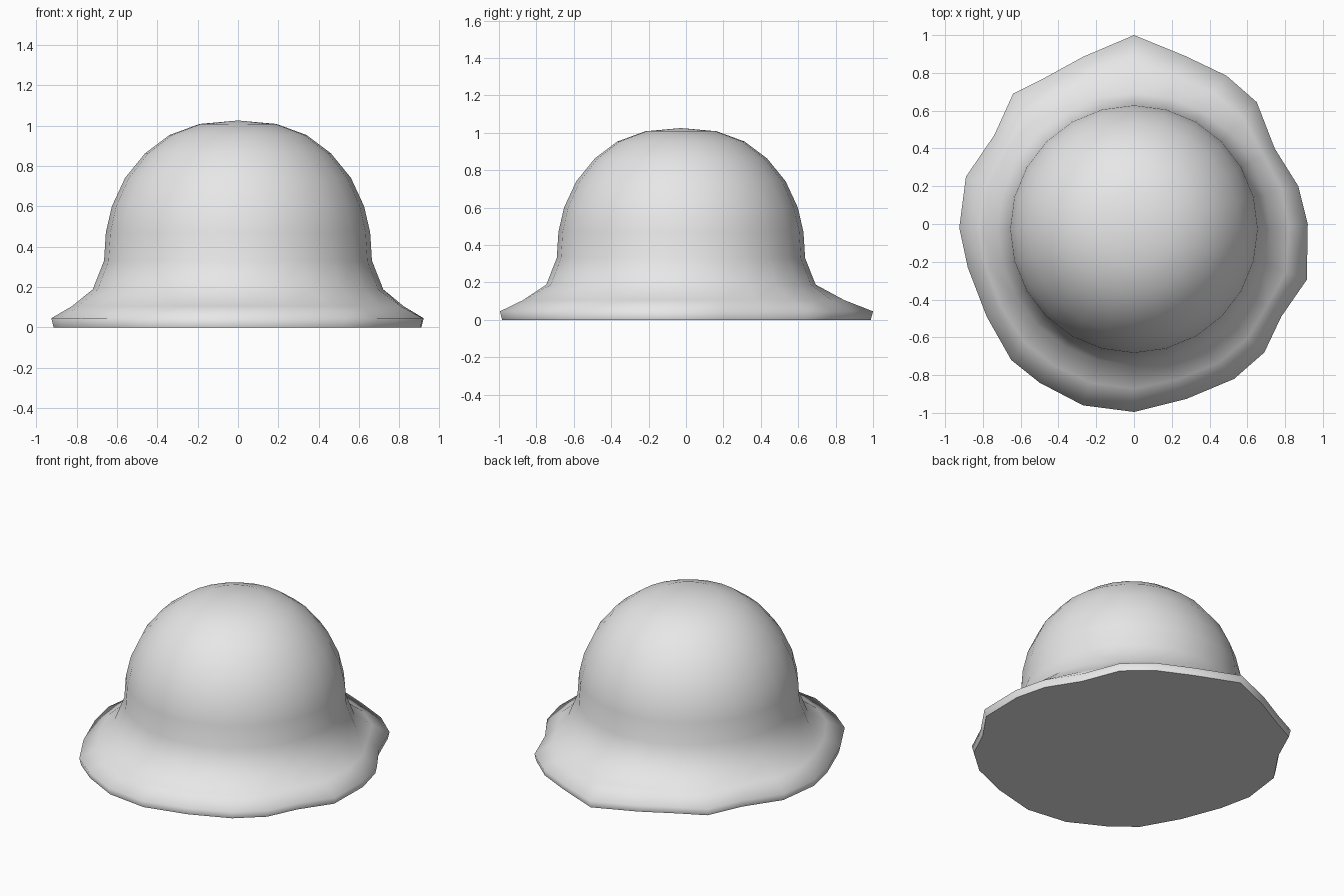
import bpy, bmesh, math

if "Cube" in bpy.data.objects:
    bpy.data.objects.remove(bpy.data.objects["Cube"])

SIDES = 24
CENTRE_Y = -0.027

# Wavy rim outline, clockwise from the back
rim = [(0, 1), (.27, .89), (.49, .785), (.65, .645), (.745, .40), (.87, .2),
       (.92, 0), (.915, -.295), (.78, -.49), (.69, -.68), (.53, -.82), (.28, -.925),
       (0, -.995), (-.27, -.96), (-.5, -.84), (-.65, -.72), (-.78, -.49), (-.88, -.23),
       (-.925, -.02), (-.89, .25), (-.74, .47), (-.64, .69), (-.48, .77), (-.27, .885)]

# Dome profile from the crown down to the flare: radius, height
profile = [(.19, 1.008), (.34, .953), (.46, .863), (.56, .74),
           (.625, .6), (.655, .47), (.664, .33), (.72, .188)]

bm = bmesh.new()


def circle(radius, z):
    pts = []
    for i in range(SIDES):
        a = 2 * math.pi * i / SIDES
        pts.append((radius * math.sin(a), CENTRE_Y + radius * math.cos(a), z))
    return pts


# Dome rings, the flare half way to the rim, then the rim and its underside
rings = [circle(r, z) for r, z in profile]
flare = [((a[0] + b[0]) / 2, (a[1] + b[1]) / 2, .105) for a, b in zip(rings[-1], rim)]
rings += [flare, [(x, y, .045) for x, y in rim],
          [(x * .988, y * .988, 0.0) for x, y in rim]]
loops = [[bm.verts.new(p) for p in ring] for ring in rings]

# Crown cap, side walls and flat bottom
crown = bm.verts.new((0, CENTRE_Y, 1.025))
for i in range(SIDES):
    j = (i + 1) % SIDES
    bm.faces.new((crown, loops[0][j], loops[0][i]))
    for up, low in zip(loops, loops[1:]):
        bm.faces.new((up[i], up[j], low[j], low[i]))
bottom = bm.faces.new(loops[-1])
bottom.normal_update()
bottom_index = len(bm.faces) - 1
bmesh.ops.recalc_face_normals(bm, faces=bm.faces[:])

mesh = bpy.data.meshes.new("bell_mound")
bm.to_mesh(mesh)
bm.free()
mound = bpy.data.objects.new("bell_mound", mesh)
bpy.context.collection.objects.link(mound)

grey = bpy.data.materials.new("light grey")
grey.diffuse_color = (.8, .8, .8, 1)
grey.use_nodes = True
grey.node_tree.nodes["Principled BSDF"].inputs["Base Color"].default_value = grey.diffuse_color
mesh.materials.append(grey)

# Smooth sides, flat bottom
bpy.context.view_layer.objects.active = mound
mound.select_set(True)
bpy.ops.object.shade_smooth_by_angle(angle=math.radians(85))
mesh.polygons[bottom_index].use_smooth = False
